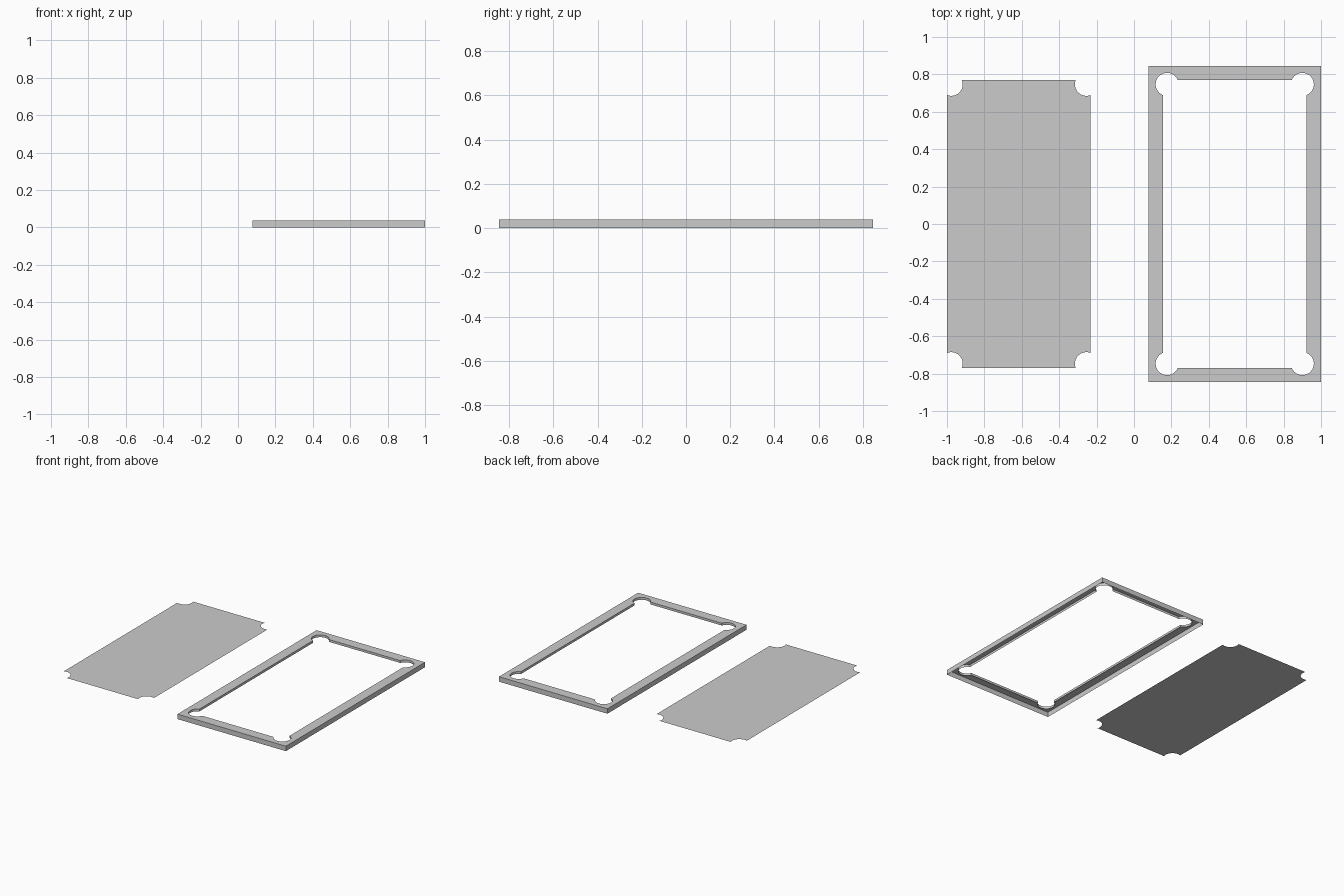
import bpy, bmesh
from math import sin, cos, atan2, sqrt, pi

if "Cube" in bpy.data.objects:
    bpy.data.objects.remove(bpy.data.objects["Cube"])

TOP, LEDGE = 0.038, 0.02        # rim top, and level of panel / inner lip
HW, HH = 0.384, 0.769           # half size of the opening and the panel
D, R = 0.0225, 0.0615           # corner circle inset and radius


def outline(cx, bulge, n):
    """Rectangle whose corners are replaced by circle arcs, counterclockwise."""
    a0 = atan2(-sqrt(R * R - D * D), D)
    a1 = pi / 2 - a0
    if not bulge:
        a1 -= 2 * pi
    pts = []
    for sx, sy in ((1, 1), (-1, 1), (-1, -1), (1, -1)):
        arc = []
        for i in range(n + 1):
            a = a0 + (a1 - a0) * i / n
            arc.append((cx + sx * (HW - D + R * cos(a)), sy * (HH - D + R * sin(a))))
        pts += arc if sx * sy > 0 else arc[::-1]
    return pts


def ring(bm, pts, z):
    vs = [bm.verts.new((x, y, z)) for x, y in pts]
    return vs


def wall(bm, a, b):
    for i in range(len(a)):
        j = (i + 1) % len(a)
        bm.faces.new((a[i], a[j], b[j], b[i]))


def finish(bm, name):
    me = bpy.data.meshes.new(name)
    bm.to_mesh(me)
    bm.free()
    ob = bpy.data.objects.new(name, me)
    bpy.context.collection.objects.link(ob)


# Rim: open underneath, outer wall, top with rounded corner pockets, short lip
bm = bmesh.new()
x0, x1, y1 = 0.077, 1.0, 0.846
box = [(x0, -y1), (x1, -y1), (x1, y1), (x0, y1)]
hole = outline((x0 + x1) / 2, True, 20)
out_low, out_top = ring(bm, box, 0), ring(bm, box, TOP)
in_low, in_top = ring(bm, hole, LEDGE), ring(bm, hole, TOP)
wall(bm, out_low, out_top)
wall(bm, in_top, in_low)
edges = [bm.edges.get((loop[i - 1], loop[i])) for loop in (out_top, in_top) for i in range(len(loop))]
res = bmesh.ops.triangle_fill(bm, edges=edges, use_beauty=True, normal=(0, 0, 1))
for f in res["geom"]:
    if isinstance(f, bmesh.types.BMFace):
        f.normal_update()
        if f.normal.z < 0:
            f.normal_flip()
finish(bm, "rim_frame")

# Panel: flat sheet with scooped corners
bm = bmesh.new()
bm.faces.new(ring(bm, outline(-1 + HW, False, 12), LEDGE))
finish(bm, "flat_panel")
